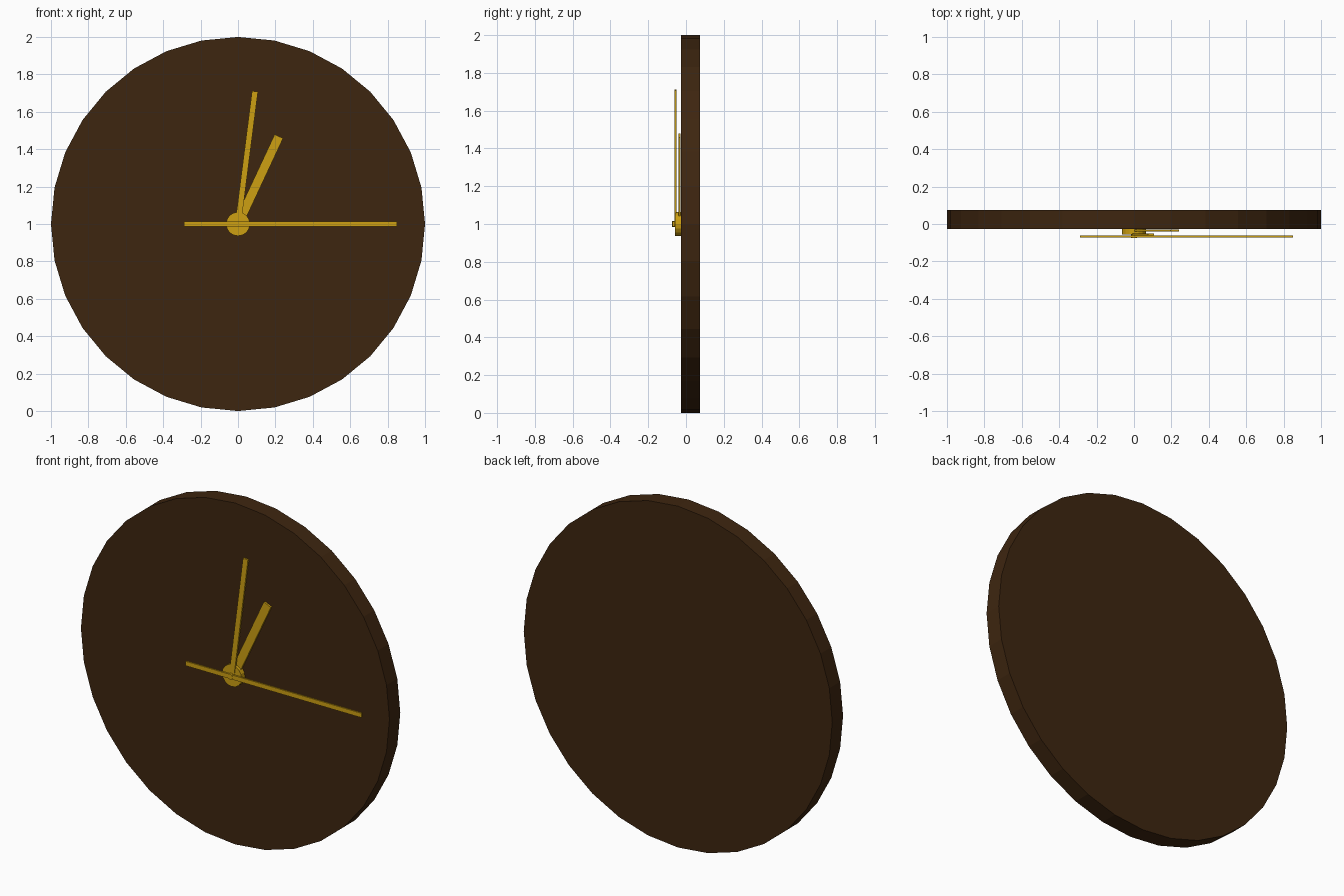
import bpy, bmesh, math
from mathutils import Matrix

if "Cube" in bpy.data.objects:
    bpy.data.objects.remove(bpy.data.objects["Cube"])


def material(name, color):
    m = bpy.data.materials.new(name)
    m.diffuse_color = (*color, 1)
    m.use_nodes = True
    m.node_tree.nodes["Principled BSDF"].inputs["Base Color"].default_value = m.diffuse_color
    return m


WOOD = material("dark wood", (0.048, 0.019, 0.005))
GOLD = material("gold", (0.61, 0.35, 0.006))


def finish(name, bm, mat):
    bmesh.ops.recalc_face_normals(bm, faces=bm.faces)
    mesh = bpy.data.meshes.new(name)
    bm.to_mesh(mesh)
    bm.free()
    mesh.materials.append(mat)
    obj = bpy.data.objects.new(name, mesh)
    bpy.context.collection.objects.link(obj)
    return obj


def disc(name, radius, y0, y1, sides, mat):
    """Round plate facing -y, centred at z = 1."""
    bm = bmesh.new()
    bmesh.ops.create_cone(bm, cap_ends=True, segments=sides, radius1=radius,
                          radius2=radius, depth=y1 - y0)
    bm.transform(Matrix.Translation((0, (y0 + y1) / 2, 1))
                 @ Matrix.Rotation(math.pi / 2, 4, 'X'))
    return finish(name, bm, mat)


def hand(name, angle, start, end, width, y0, y1):
    """Flat bar from start to end, turned clockwise from twelve o'clock."""
    bm = bmesh.new()
    bmesh.ops.create_cube(bm, size=1)
    bm.transform(Matrix.Translation((0, 0, 1))
                 @ Matrix.Rotation(math.radians(angle), 4, 'Y')
                 @ Matrix.Translation((0, (y0 + y1) / 2, (start + end) / 2))
                 @ Matrix.Diagonal((width, y1 - y0, end - start, 1)))
    return finish(name, bm, GOLD)


# Clock body and centre hub
disc("clock_body", 1.0, -0.026, 0.074, 32, WOOD)
disc("hub", 0.064, -0.057, -0.026, 16, GOLD)
disc("hub_pin", 0.016, -0.074, -0.057, 12, GOLD)

# Hands, stacked from the face outwards
hand("hour_hand", 25, 0.0, 0.517, 0.05, -0.041, -0.030)
hand("minute_hand", 7.3, 0.0, 0.715, 0.032, -0.061, -0.050)
hand("second_hand", 90, -0.29, 0.85, 0.026, -0.072, -0.062)
